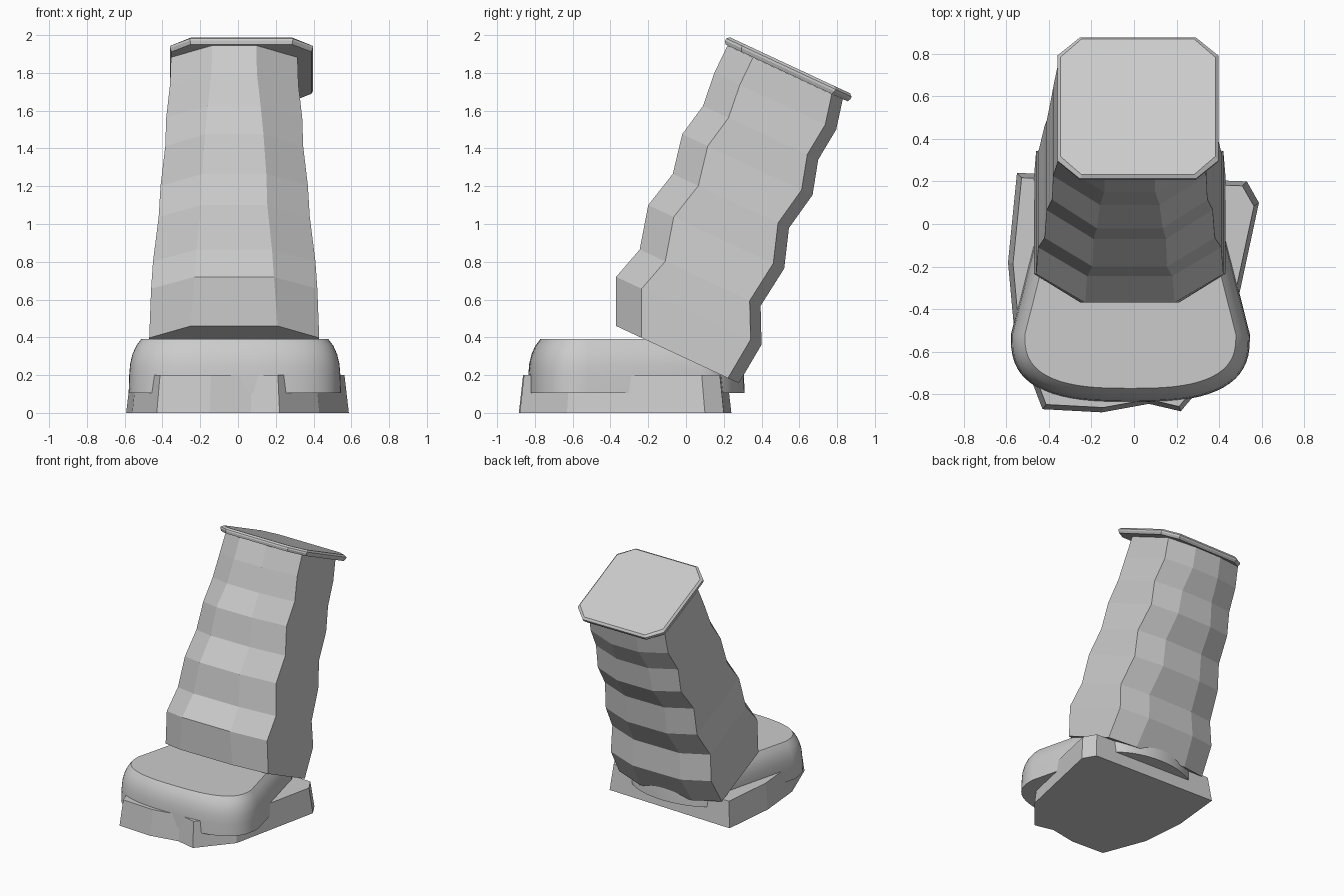
import bpy, bmesh, math

if "Cube" in bpy.data.objects:
    bpy.data.objects.remove(bpy.data.objects["Cube"])

stone = bpy.data.materials.new("light_grey")
stone.diffuse_color = (0.6, 0.6, 0.6, 1)
stone.use_nodes = True
stone.node_tree.nodes["Principled BSDF"].inputs["Base Color"].default_value = stone.diffuse_color
SLOPE = -0.466  # height change per unit of depth in the tilted rings


def loft(name, rings, smooth=False):
    """Skin a stack of equal-length point rings and close both ends."""
    bm = bmesh.new()
    loops = [[bm.verts.new(p) for p in ring] for ring in rings]
    n = len(loops[0])
    for a, b in zip(loops, loops[1:]):
        for i in range(n):
            j = (i + 1) % n
            bm.faces.new((a[i], a[j], b[j], b[i]))
    bm.faces.new(loops[0][::-1])
    bm.faces.new(loops[-1])
    bmesh.ops.recalc_face_normals(bm, faces=bm.faces)
    mesh = bpy.data.meshes.new(name)
    bm.to_mesh(mesh)
    bm.free()
    mesh.materials.append(stone)
    obj = bpy.data.objects.new(name, mesh)
    bpy.context.collection.objects.link(obj)
    if smooth:
        bpy.context.view_layer.objects.active = obj
        obj.select_set(True)
        bpy.ops.object.shade_smooth_by_angle(angle=math.radians(35))
        obj.select_set(False)
    return obj


def tilted_octagon(cx, y0, z0, y1, half, flat, front_cut, back_cut):
    """Eight-sided ring in a plane that slopes down to the back."""
    pts = [(-flat, y0), (flat, y0), (half, y0 + front_cut), (half, y1 - back_cut),
           (flat, y1), (-flat, y1), (-half, y1 - back_cut), (-half, y0 + front_cut)]
    return [(cx + x, y, z0 + SLOPE * (y - y0)) for x, y in pts]


# Leaning column: front depth, front height, back depth, half width, half front flat
column = [
    (-0.37, 0.46, 0.28, 0.45, 0.23), (-0.37, 0.72, 0.40, 0.44, 0.21),
    (-0.245, 0.865, 0.395, 0.43, 0.20), (-0.20, 1.10, 0.52, 0.40, 0.175),
    (-0.07, 1.265, 0.545, 0.39, 0.17), (-0.02, 1.475, 0.67, 0.365, 0.155),
    (0.09, 1.625, 0.70, 0.36, 0.14), (0.15, 1.80, 0.795, 0.34, 0.12),
    (0.22, 1.945, 0.83, 0.335, 0.117)]
loft("leaning_column", [tilted_octagon(-0.02, y0, z0, y1, h, f, 0.135, 0.058)
                        for y0, z0, y1, h, f in column])

# Cap plate with a bevelled upper rim
cap = []
for lift, inset in ((0, 0.008), (0.018, 0), (0.03, 0), (0.044, 0.014)):
    y0 = 0.2 + lift * 0.423 + inset
    cap.append(tilted_octagon(0.018, y0, 1.955 + lift * 0.906 + SLOPE * inset,
                              0.864 + lift * 0.423 - inset,
                              0.378 - inset, 0.272 - inset * 0.5, 0.085, 0.085))
loft("cap_plate", cap)


# Rounded slab: broad soft front, tapering sides, rounded back
def slab_ring(z, inset):
    pts, steps = [], 32
    for i in range(steps + 1):
        a = math.pi * i / steps
        c, s = math.cos(a), math.sin(a)
        x = math.copysign(abs(c) ** 0.72, c) * (0.562 - inset)
        pts.append((x - 0.017, -0.52 - (0.318 - inset) * abs(s) ** 0.72, z))
    for i in range(17):
        a = math.pi * i / 16
        x = -math.cos(a) * (0.41 - inset)
        pts.append((x - 0.017, 0.08 + (0.23 - inset) * math.sin(a), z))
    return pts


loft("rounded_slab", [slab_ring(z, d) for z, d in
                      ((0.105, 0), (0.2, 0.003), (0.26, 0.008), (0.31, 0.02),
                       (0.355, 0.04), (0.39, 0.066))], smooth=True)

# Rough faceted footing, slightly narrower at the top
outline = [(0.22, -0.88), (0.07, -0.845), (-0.15, -0.885), (-0.43, -0.87), (-0.56, -0.53),
           (-0.592, -0.18), (-0.55, 0.24), (0.53, 0.2), (0.587, 0.1), (0.43, -0.63)]
loft("footing", [[(x * s, -0.32 + (y + 0.32) * s, z) for x, y in outline]
                 for z, s in ((0, 1), (0.2, 0.96))])
